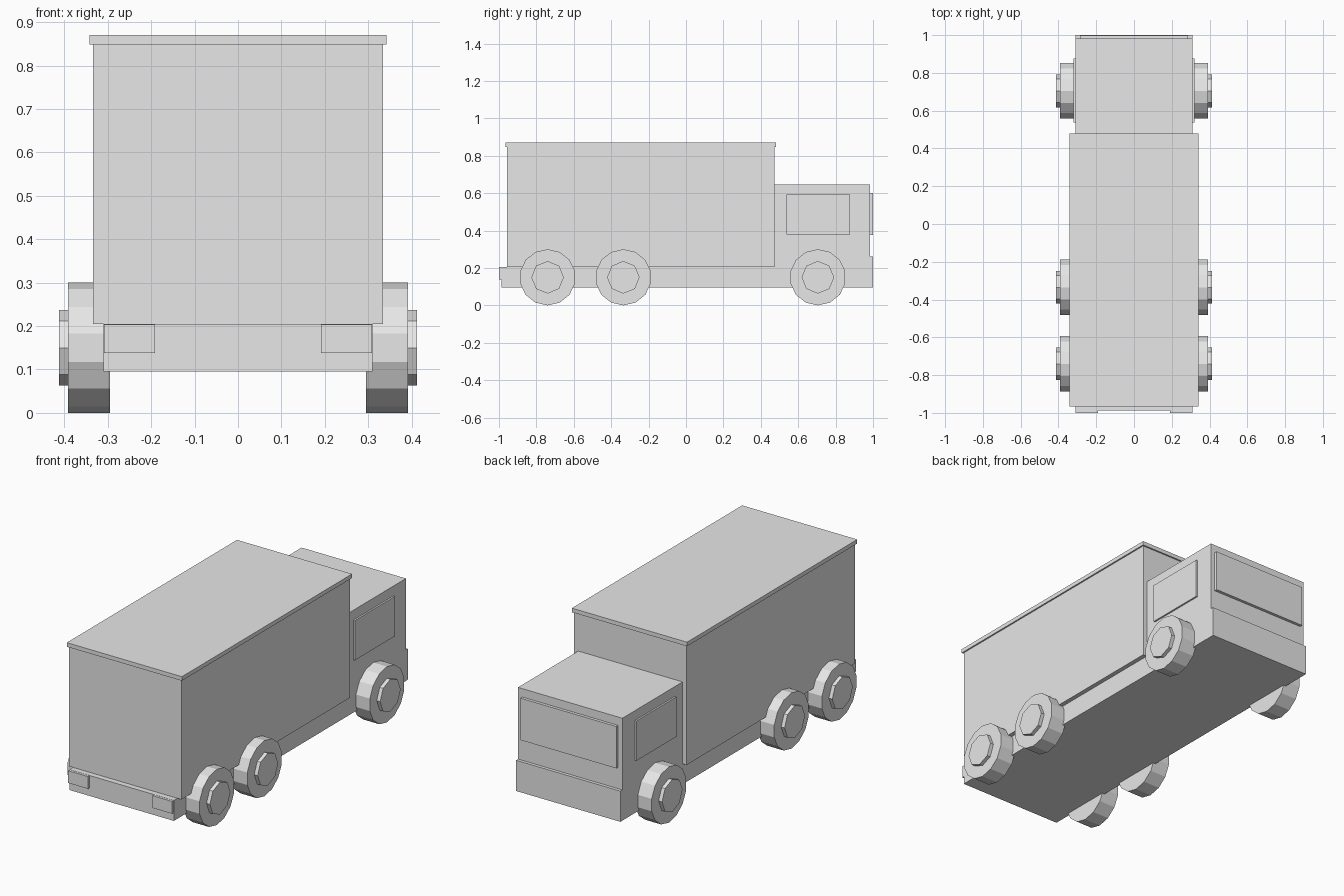
import bpy, bmesh
from math import sin, cos, tau

if "Cube" in bpy.data.objects:
    bpy.data.objects.remove(bpy.data.objects["Cube"], do_unlink=True)

# One plain grey for the whole truck
grey = bpy.data.materials.new("light_grey")
grey.use_nodes = True
colour = (0.8, 0.8, 0.8, 1)
grey.diffuse_color = colour
for node in grey.node_tree.nodes:
    if node.type == "BSDF_PRINCIPLED":
        node.inputs["Base Color"].default_value = colour


def finish(name, bm):
    bmesh.ops.recalc_face_normals(bm, faces=bm.faces)
    mesh = bpy.data.meshes.new(name)
    bm.to_mesh(mesh)
    bm.free()
    mesh.materials.append(grey)
    obj = bpy.data.objects.new(name, mesh)
    bpy.context.collection.objects.link(obj)
    return obj


def box(name, x, y, z):
    """Box given as (min, max) ranges on each axis."""
    bm = bmesh.new()
    bmesh.ops.create_cube(bm, size=1)
    for v in bm.verts:
        v.co = [r[0] if c < 0 else r[1] for c, r in zip(v.co, (x, y, z))]
    return finish(name, bm)


def disc(name, x0, x1, y, z, radius, sides):
    """Flat-sided disc along x with a corner at the top."""
    bm = bmesh.new()
    ring = [bm.verts.new((x0, y + radius * sin(tau * i / sides),
                          z + radius * cos(tau * i / sides))) for i in range(sides)]
    face = bm.faces.new(ring)
    # Extrude the rim, keeping the first cap as the inner side
    geom = bmesh.ops.extrude_face_region(bm, geom=[face], use_keep_orig=True)["geom"]
    verts = [g for g in geom if isinstance(g, bmesh.types.BMVert)]
    bmesh.ops.translate(bm, verts=verts, vec=(x1 - x0, 0, 0))
    return finish(name, bm)


# Body
W = 0.31
box("chassis", (-W, W), (-0.987, 1.0), (0.095, 0.205))
box("cab", (-W, W), (0.465, 0.983), (0.205, 0.645))
box("cargo_box", (-0.334, 0.334), (-0.957, 0.472), (0.205, 0.848))
box("cargo_roof", (-0.342, 0.342), (-0.965, 0.48), (0.848, 0.87))

# Cab face
box("bumper_top", (-W, W), (0.983, 1.0), (0.205, 0.26))
box("windscreen", (-0.285, 0.285), (0.98, 0.999), (0.375, 0.6))

# Paired parts
for side, s in (("left", 1), ("right", -1)):
    box(f"{side}_side_window", sorted((s * 0.308, s * 0.319)), (0.537, 0.876), (0.378, 0.592))
    box(f"{side}_tail_light", sorted((s * 0.191, s * 0.309)), (-1.0, -0.985), (0.138, 0.204))
    for place, y in (("front", 0.705), ("middle", -0.335), ("rear", -0.74)):
        disc(f"{side}_{place}_wheel", s * 0.295, s * 0.392, y, 0.15, 0.15, 14)
        disc(f"{side}_{place}_hub", s * 0.38, s * 0.412, y, 0.15, 0.087, 8)
